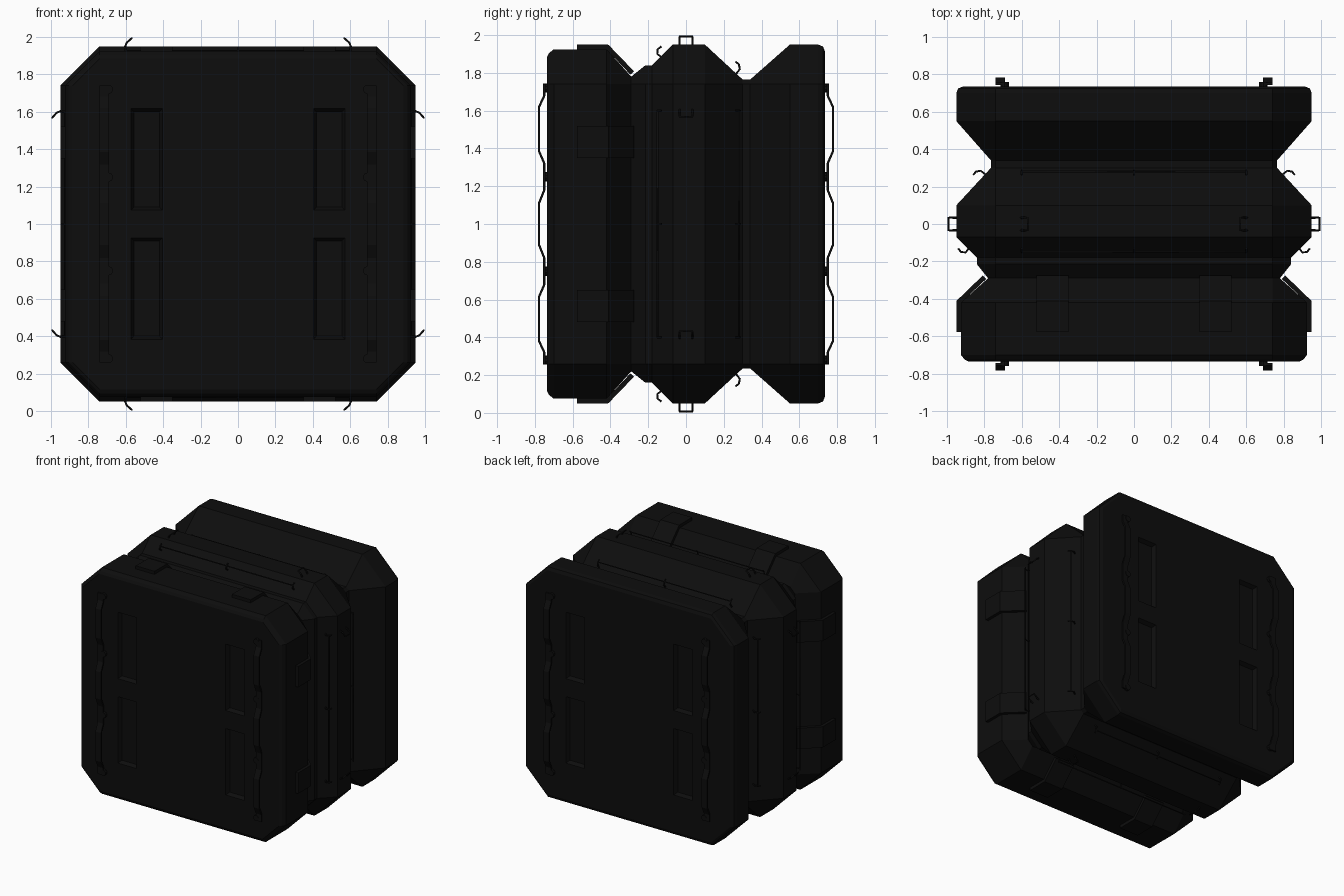
import bpy, bmesh, math
from mathutils import Matrix, Vector

if "Cube" in bpy.data.objects:
    bpy.data.objects.remove(bpy.data.objects["Cube"], do_unlink=True)

black = bpy.data.materials.new("soft_black")
black.use_nodes = True
color = (0.004, 0.004, 0.004, 1)
black.diffuse_color = color
bsdf = next(n for n in black.node_tree.nodes if n.type == 'BSDF_PRINCIPLED')
bsdf.inputs["Base Color"].default_value = color
bsdf.inputs["Roughness"].default_value = 0.8

CENTER = Matrix.Translation((0, 0, 1))


def side_matrix(k):
    """Turns a part made for the top side onto one of the four sides."""
    return CENTER @ Matrix.Rotation(k * math.pi / 2, 4, 'Y')


def finish(name, bm, matrix=CENTER):
    bmesh.ops.recalc_face_normals(bm, faces=bm.faces)
    mesh = bpy.data.meshes.new(name)
    bm.to_mesh(mesh)
    bm.free()
    mesh.materials.append(black)
    ob = bpy.data.objects.new(name, mesh)
    ob.matrix_world = matrix
    bpy.context.collection.objects.link(ob)
    return ob


def loft(name, rings, matrix=CENTER):
    bm = bmesh.new()
    loops = [[bm.verts.new(p) for p in ring] for ring in rings]
    n = len(loops[0])
    for a, b in zip(loops, loops[1:]):
        for i in range(n):
            j = (i + 1) % n
            bm.faces.new((a[i], a[j], b[j], b[i]))
    bm.faces.new(loops[0])
    bm.faces.new(loops[-1])
    return finish(name, bm, matrix)


def ribbon(name, path, x0, x1, thickness, matrix=CENTER):
    """Flat strip following (y, z) points, as wide as x0 to x1."""
    bm = bmesh.new()
    pairs = [[bm.verts.new((x, y, z)) for x in (x0, x1)] for y, z in path]
    for a, b in zip(pairs, pairs[1:]):
        bm.faces.new((a[0], a[1], b[1], b[0]))
    ob = finish(name, bm, matrix)
    mod = ob.modifiers.new("thickness", 'SOLIDIFY')
    mod.thickness = thickness
    mod.offset = 0
    return ob


def wire(name, points, radius, matrix):
    curve = bpy.data.curves.new(name, 'CURVE')
    curve.dimensions = '3D'
    curve.bevel_depth = radius
    curve.bevel_resolution = 1
    curve.use_fill_caps = True
    spline = curve.splines.new('POLY')
    spline.points.add(len(points) - 1)
    for p, co in zip(spline.points, points):
        p.co = (*co, 1)
    curve.materials.append(black)
    ob = bpy.data.objects.new(name, curve)
    ob.matrix_world = matrix
    bpy.context.collection.objects.link(ob)


# Ribbed body: chamfered square rings from front to back
FLAT = 0.74


def octagon(y, r):
    return [(x, y, z) for x, z in (
        (FLAT, r), (r, FLAT), (r, -FLAT), (FLAT, -r),
        (-FLAT, -r), (-r, -FLAT), (-r, FLAT), (-FLAT, r))]


profile = [(-.735, .885), (-.725, .905), (-.70, .925), (-.42, .925),
           (-.29, .78), (-.215, .84), (-.18, .84), (-.07, .95), (.10, .95),
           (.30, .765), (.34, .765), (.55, .95), (.70, .95),
           (.725, .94), (.735, .915)]
body = loft("crate_body", [octagon(y, r) for y, r in profile])


# Tapered pockets in both end faces, leaving a grip bar between each pair
def pocket_ring(y, inset, sx, sz):
    x0, x1, z0, z1 = .40 + inset, .575 - inset, .07 + inset, .62 - inset
    return [(sx * x, y, sz * z) for x, z in
            ((x0, z0), (x1, z0), (x1, z1), (x0, z1))]


for sy in (-1, 1):
    for sx in (-1, 1):
        for sz in (-1, 1):
            cutter = loft("pocket_cutter", [pocket_ring(sy * .76, -.01, sx, sz),
                                            pocket_ring(sy * .705, .02, sx, sz)])
            cutter.hide_render = True
            cutter.hide_viewport = True
            cutter.display_type = 'WIRE'
            cut = body.modifiers.new("pocket", 'BOOLEAN')
            cut.operation = 'DIFFERENCE'
            cut.solver = 'EXACT'
            cut.object = cutter

# Wavy straps with bolts on both end faces
half = [(.75, .74), (.75, .68), (.778, .62), (.778, .385), (.75, .32),
        (.75, .18), (.778, .11)]
strap_path = half + [(y, -z) for y, z in reversed(half)]
for sy in (-1, 1):
    for sx in (-1, 1):
        ribbon("strap", [(sy * y, z) for y, z in strap_path],
               sx * .69, sx * .74, .012)
        for z in (-.72, -.25, .25, .72):
            bm = bmesh.new()
            place = (Matrix.Translation((sx * .692, sy * .74, z))
                     @ Matrix.Rotation(math.pi / 2, 4, 'X'))
            bmesh.ops.create_cone(bm, cap_ends=True, segments=10, radius1=.024,
                                  radius2=.024, depth=.036, matrix=place)
            finish("strap_bolt", bm)

# Latch plates, wire rails and staples repeated on the four sides
plate_path = [(-.578, .937), (-.416, .937), (-.285, .80)]
rails = [  # (y, z) from surface foot to rail
    [(.262, .79), (.285, .82), (.28, .845), (.262, .86)],
    [(-.125, .88), (-.152, .90), (-.15, .925), (-.13, .94)]]
for k in range(4):
    m = side_matrix(k)
    for s in (-1, 1):
        ribbon("latch_plate", plate_path, s * .35, s * .52, .026, m)
        staple = [(.605, -.034, .945), (.595, -.034, .97), (.568, -.034, .993),
                  (.568, .034, .993), (.595, .034, .97), (.605, .034, .945)]
        wire("staple", [(s * x, y, z) for x, y, z in staple], .006, m)
    for foot in rails:
        left = [(-.60, y, z) for y, z in foot[:3]]
        right = [(.60, y, z) for y, z in reversed(foot[:3])]
        wire("side_rail", left + right, .006, m)
        for x in (-.6, 0, .6):
            wire("rail_hook", [(x, y, z) for y, z in foot], .006, m)
